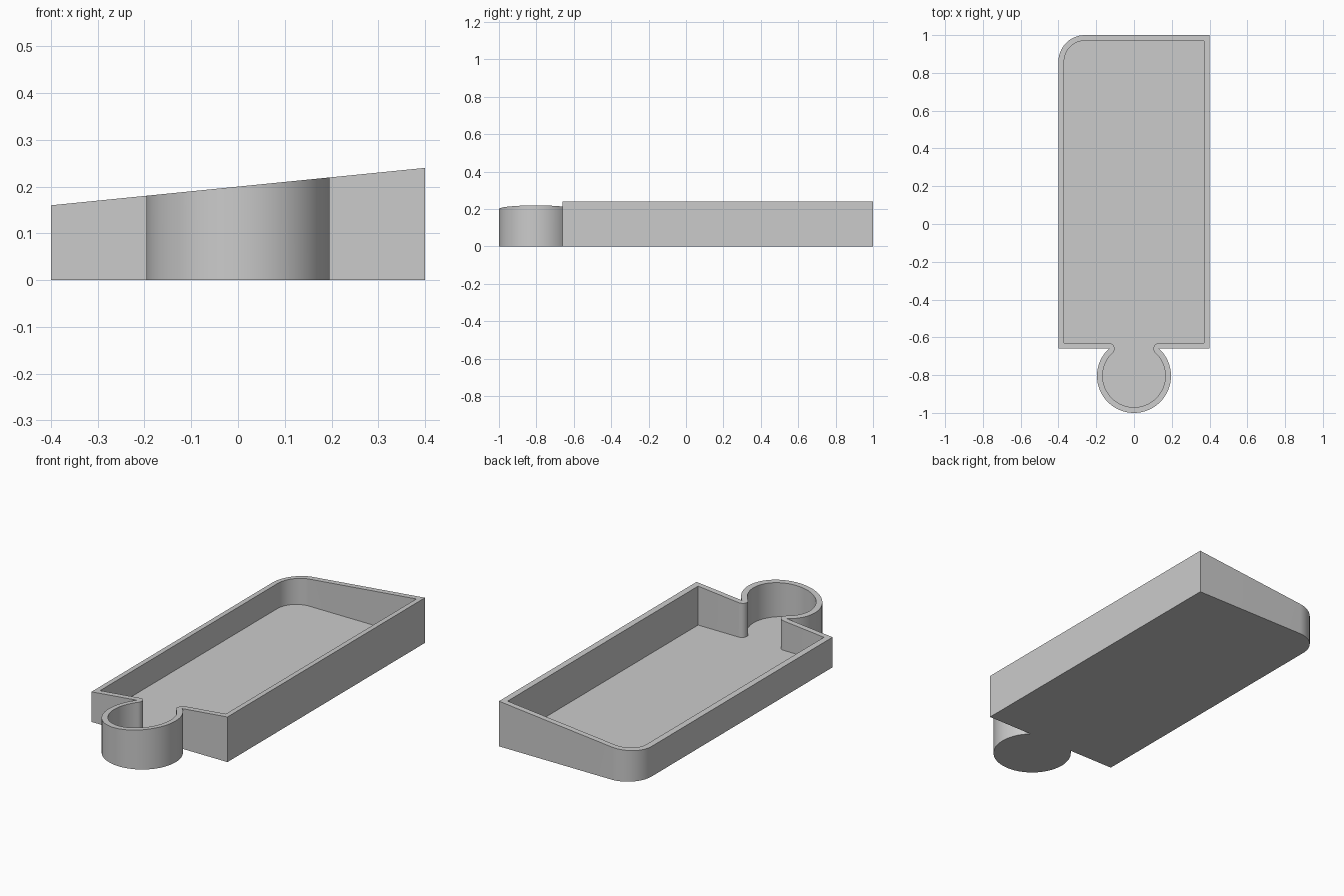
import bpy, bmesh
from math import pi, asin, sin, cos, radians
from mathutils import Vector

if "Cube" in bpy.data.objects:
    bpy.data.objects.remove(bpy.data.objects["Cube"])

WALL = 0.03           # wall and floor thickness
HALF_W, BACK, FRONT = 0.4, 1.0, -0.66
CORNER_R = 0.14       # rounded back corner
CUP_R = 0.196         # round cup at the front
CUP = Vector((0, CUP_R - 1))
NECK = asin((FRONT - CUP.y) / CUP_R)


def direction(a):
    return Vector((cos(a), sin(a)))


def angles(start, end, n):
    return [start + (end - start) * i / n for i in range(n + 1)]


def arc(centre, radius, start, end, n):
    """Outline points on an arc, each paired with its inward normal."""
    return [(centre + direction(a) * radius, -direction(a)) for a in angles(start, end, n)]


def pivot(point, start, end, n):
    """One sharp outer point whose inner offset sweeps round it."""
    return [(point, direction(a)) for a in angles(start, end, n)]


# Outline: counterclockwise from the front right corner
outline = [(Vector((-HALF_W, FRONT)), Vector((1, 1)))]
outline += pivot(CUP + direction(pi - NECK) * CUP_R, pi / 2, -NECK, 16)
outline += arc(CUP, CUP_R, pi - NECK, 2 * pi + NECK, 72)
outline += pivot(CUP + direction(NECK) * CUP_R, pi + NECK, pi / 2, 16)
outline += [(Vector((HALF_W, FRONT)), Vector((-1, 1))),
            (Vector((HALF_W, BACK)), Vector((-1, -1)))]
outline += arc(Vector((CORNER_R - HALF_W, BACK - CORNER_R)), CORNER_R, pi / 2, pi, 20)


def slope(x):
    return 0.2 + 0.1 * x


bm = bmesh.new()


def ring(offset, height):
    points = [p + n * offset for p, n in outline]
    return [bm.verts.new((p.x, p.y, height(p.x))) for p in points]


# Outer wall, sloping rim and inner wall, closed by base and floor
rings = [ring(0, lambda x: 0), ring(0, slope),
         ring(WALL, slope), ring(WALL, lambda x: WALL)]
count = len(outline)
for low, high in zip(rings, rings[1:]):
    for i in range(count):
        j = (i + 1) % count
        bm.faces.new((low[i], low[j], high[j], high[i]))
bm.faces.new(rings[0][::-1])
bm.faces.new(rings[-1])
bmesh.ops.remove_doubles(bm, verts=bm.verts[:], dist=0.0001)
bmesh.ops.recalc_face_normals(bm, faces=bm.faces[:])

mesh = bpy.data.meshes.new("tray")
bm.to_mesh(mesh)
bm.free()
tray = bpy.data.objects.new("tray", mesh)
bpy.context.collection.objects.link(tray)

# Plain grey finish
grey = bpy.data.materials.new("plain grey")
grey.use_nodes = True
colour = (0.6, 0.6, 0.6, 1)
grey.diffuse_color = colour
grey.node_tree.nodes["Principled BSDF"].inputs["Base Color"].default_value = colour
mesh.materials.append(grey)

bpy.ops.object.select_all(action="DESELECT")
tray.select_set(True)
bpy.context.view_layer.objects.active = tray
bpy.ops.object.shade_smooth_by_angle(angle=radians(30))
